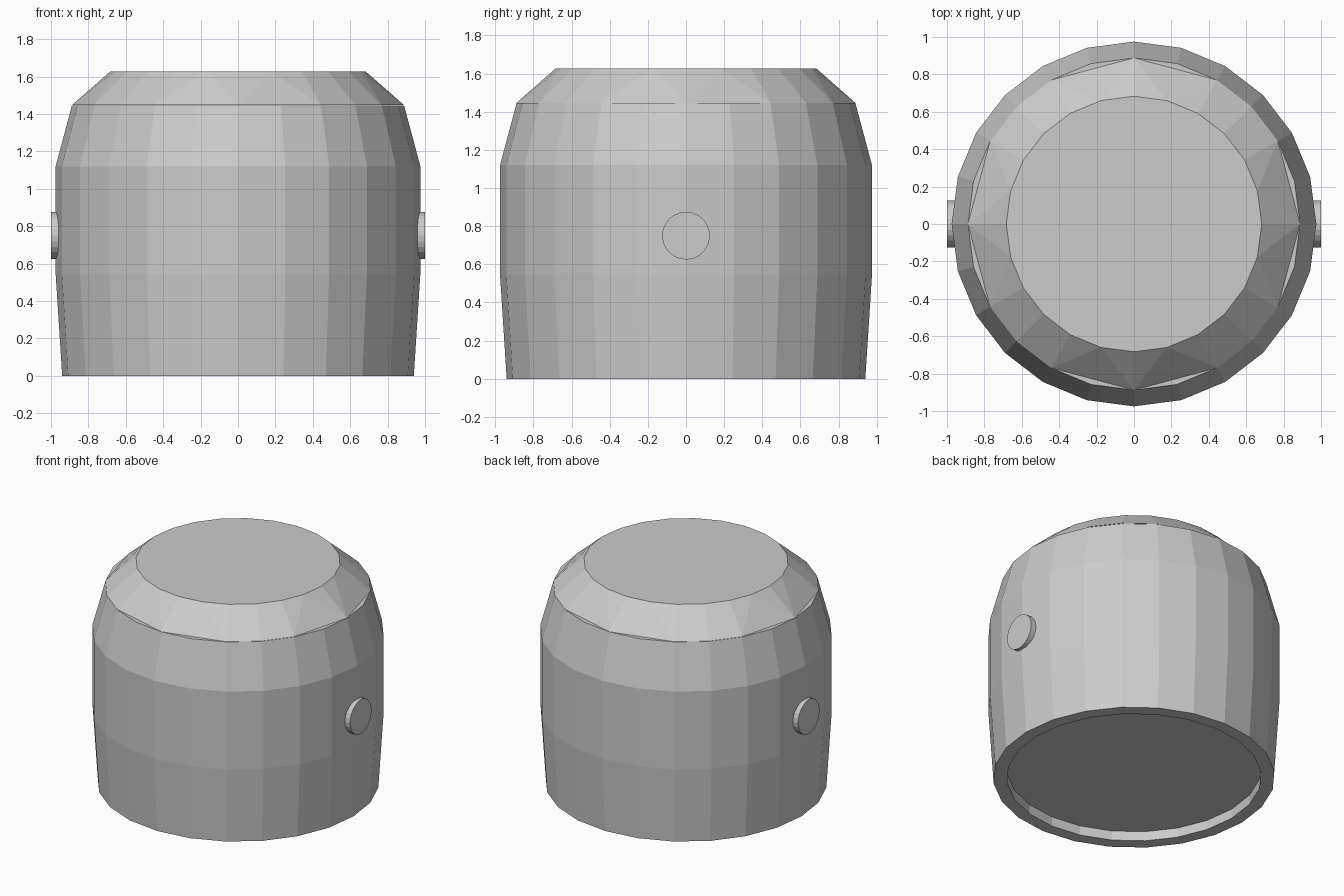
import bpy, bmesh
from math import cos, sin, tau, pi
from mathutils import Matrix

if "Cube" in bpy.data.objects:
    bpy.data.objects.remove(bpy.data.objects["Cube"])

N = 24


def ring(bm, r, z):
    return [bm.verts.new((r * cos(tau * i / N), r * sin(tau * i / N), z)) for i in range(N)]


def bridge(bm, a, b):
    for i in range(N):
        j = (i + 1) % N
        bm.faces.new((a[i], a[j], b[j], b[i]))


def finish(bm, name):
    bmesh.ops.recalc_face_normals(bm, faces=bm.faces[:])
    mesh = bpy.data.meshes.new(name)
    bm.to_mesh(mesh)
    bm.free()
    obj = bpy.data.objects.new(name, mesh)
    bpy.context.collection.objects.link(obj)
    return obj


# Barrel body: recessed base, bottom rim, bulging wall, shoulder
bm = bmesh.new()
profile = [(0.85, 0.07), (0.85, 0), (0.94, 0), (0.975, 0.545), (0.975, 1.12), (0.888, 1.445)]
rings = [ring(bm, r, z) for r, z in profile]
for a, b in zip(rings, rings[1:]):
    bridge(bm, a, b)
bm.faces.new(rings[0])
bm.faces.new(rings[-1])
finish(bm, "body")

# Faceted cap: some lower corners are dropped, leaving small flat ledges
bm = bmesh.new()
low, top = ring(bm, 0.888, 1.447), ring(bm, 0.683, 1.627)
bm.faces.new(top)
for i in range(0, N, 2):
    m, j = i + 1, (i + 2) % N
    if i % 6 == 2:
        bm.faces.new((low[i], low[m], top[m], top[i]))
        bm.faces.new((low[m], low[j], top[j], top[m]))
    else:
        bm.faces.new((low[i], top[m], top[i]))
        bm.faces.new((low[i], low[j], top[m]))
        bm.faces.new((low[j], top[j], top[m]))
bmesh.ops.delete(bm, geom=[v for v in bm.verts if not v.link_faces], context='VERTS')
finish(bm, "cap")

# Round side pegs
for side, name in ((-1, "left_peg"), (1, "right_peg")):
    bm = bmesh.new()
    bmesh.ops.create_cone(bm, cap_ends=True, segments=24, radius1=0.125, radius2=0.125, depth=0.08,
                          matrix=Matrix.Translation((side * 0.96, 0, 0.75)) @ Matrix.Rotation(pi / 2, 4, 'Y'))
    finish(bm, name)
